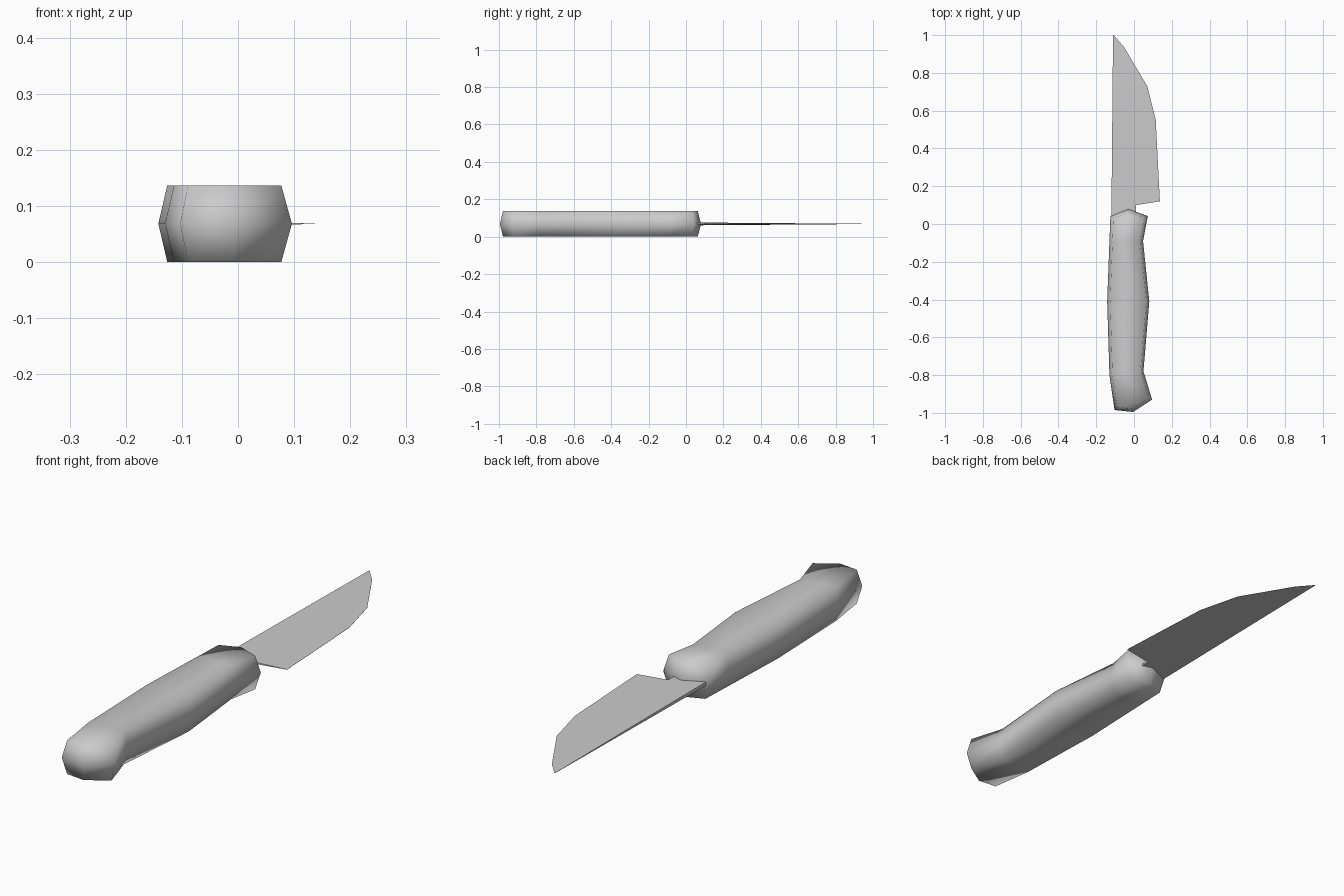
import bpy, bmesh
from mathutils import Vector

cube = bpy.data.objects.get("Cube")
if cube:
    bpy.data.objects.remove(cube, do_unlink=True)

MID = 0.0685  # height of the blade plane

grey = bpy.data.materials.new("plain grey")
grey.use_nodes = True
colour = (0.6, 0.6, 0.6, 1)
grey.diffuse_color = colour
grey.node_tree.nodes["Principled BSDF"].inputs["Base Color"].default_value = colour


def finish(name, bm, smooth):
    bmesh.ops.recalc_face_normals(bm, faces=bm.faces)
    for f in bm.faces:
        f.smooth = smooth
    mesh = bpy.data.meshes.new(name)
    bm.to_mesh(mesh)
    bm.free()
    mesh.materials.append(grey)
    obj = bpy.data.objects.new(name, mesh)
    bpy.context.collection.objects.link(obj)
    return obj


def skin(bm, rings):
    """Join closed rings of vertices with side faces."""
    for a, b in zip(rings, rings[1:]):
        n = len(a)
        for i in range(n):
            j = (i + 1) % n
            bm.faces.new((a[i], a[j], b[j], b[i]))


def inset(points, d):
    """Move a counter-clockwise outline inwards by d."""
    pts = [Vector(p) for p in points]
    out = []
    for i, p in enumerate(pts):
        e1 = (p - pts[i - 1]).normalized()
        e2 = (pts[(i + 1) % len(pts)] - p).normalized()
        n1, n2 = Vector((-e1.y, e1.x)), Vector((-e2.y, e2.x))
        out.append(p + (n1 + n2) * d / (1 + n1.dot(n2)))
    return out


# Handle: widest at mid height, tapering to flat top and bottom
outline = [(-0.03, 0.08), (-0.125, 0.042), (-0.13, -0.09), (-0.142, -0.41),
           (-0.13, -0.80), (-0.103, -0.985), (-0.005, -0.995), (0.096, -0.93),
           (0.05, -0.78), (0.081, -0.41), (0.048, -0.09), (0.073, 0.042)]
small = inset(outline, 0.016)
bm = bmesh.new()
rings = [[bm.verts.new((x, y, z)) for x, y in ring]
         for ring, z in ((small, 0), (outline, MID), (small, 2 * MID))]
skin(bm, rings)
for ring in (rings[0], rings[-1]):
    # cap with strips across the handle
    left, right = ring[1:6], ring[:6:-1]
    bm.faces.new((ring[0], left[0], right[0]))
    for i in range(4):
        bm.faces.new((left[i], left[i + 1], right[i + 1], right[i]))
    bm.faces.new((left[4], ring[6], right[4]))
finish("handle", bm, True)

# Blade: thick spine on the right, sharp edge on the left, pointed tip
rows = [(0.02, 0.01), (0.10, 0.01), (0.12, 0.137), (0.55, 0.115),
        (0.73, 0.07), (0.94, -0.055), (1.0, -0.108)]
bm = bmesh.new()
rings = []
for y, edge in rows:
    spine = -0.12 + 0.009 * y
    half = 0.0075 * (1.05 - y)
    thin = half * 0.5 if y < 0.11 else 0.0003
    rings.append([bm.verts.new((x, y, MID + z)) for x, z in
                  ((spine, half), (spine, -half), (edge, -thin), (edge, thin))])
skin(bm, rings)
for ring in (rings[0], rings[-1]):
    bm.faces.new(ring)
finish("blade", bm, False)
